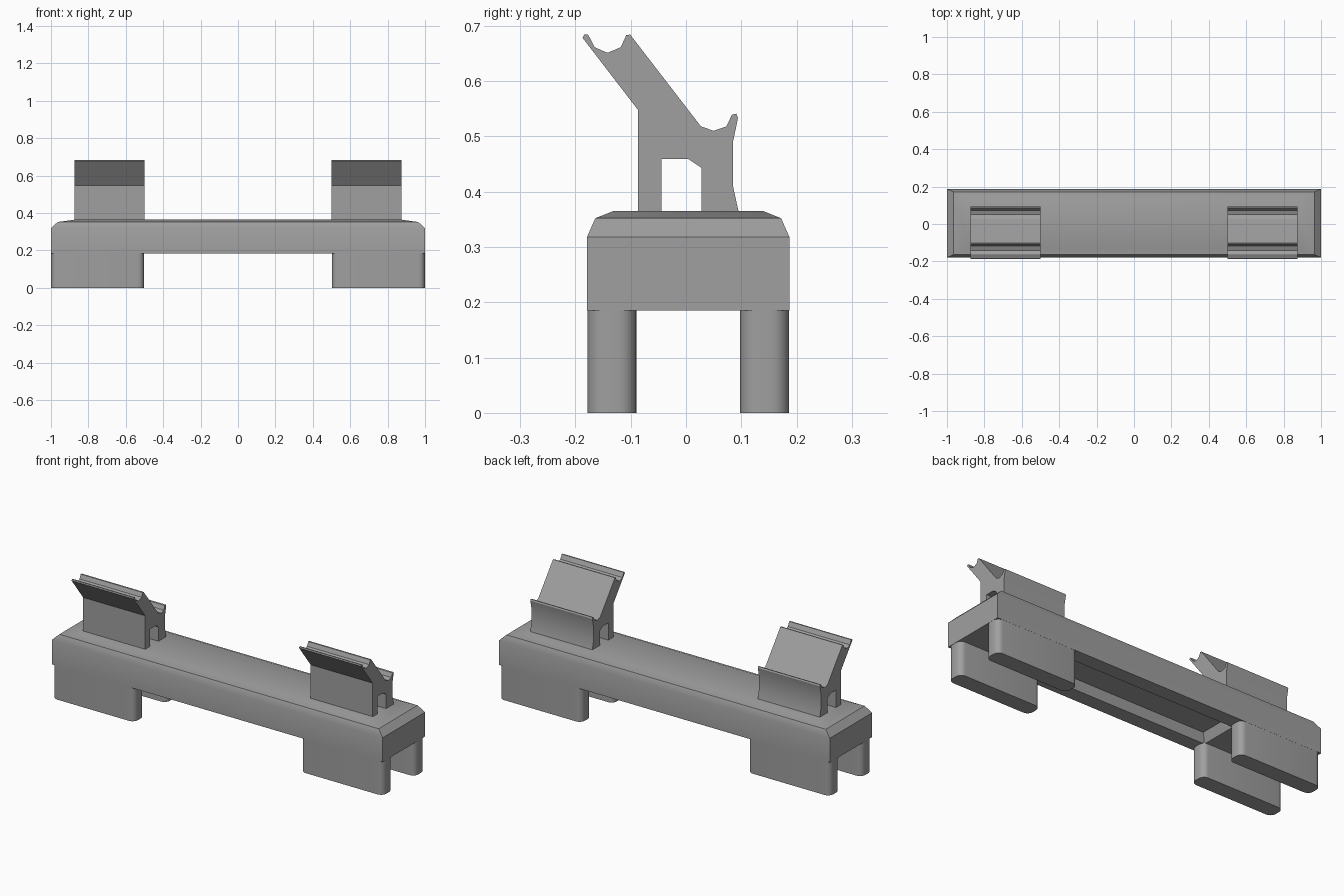
import bpy
import bmesh
import math

cube = bpy.data.objects.get("Cube")
if cube:
    bpy.data.objects.remove(cube, do_unlink=True)

grey = bpy.data.materials.new("plain grey")
grey.use_nodes = True
GREY = (0.35, 0.35, 0.35, 1)
grey.diffuse_color = GREY
grey.node_tree.nodes["Principled BSDF"].inputs["Base Color"].default_value = GREY

MID_Y = 0.004


def finish(name, bm):
    """Turn a bmesh into a smooth-shaded grey object with sharp edges kept."""
    bmesh.ops.recalc_face_normals(bm, faces=bm.faces)
    mesh = bpy.data.meshes.new(name)
    bm.to_mesh(mesh)
    bm.free()
    mesh.materials.append(grey)
    obj = bpy.data.objects.new(name, mesh)
    bpy.context.collection.objects.link(obj)
    bpy.ops.object.select_all(action='DESELECT')
    obj.select_set(True)
    bpy.context.view_layer.objects.active = obj
    bpy.ops.object.shade_smooth_by_angle(angle=math.radians(30))
    return obj


def extrude_outline(name, points, offset):
    """Closed solid from an outline of 3D points pushed along an offset."""
    bm = bmesh.new()
    face = bm.faces.new([bm.verts.new(p) for p in points])
    new = bmesh.ops.extrude_face_region(bm, geom=[face])["geom"]
    verts = [v for v in new if isinstance(v, bmesh.types.BMVert)]
    bmesh.ops.translate(bm, verts=verts, vec=offset)
    return finish(name, bm)


# Body: stacked rectangular rings, from the recess ceiling out and up to the lid
rings = [(0.50, 0.09, 0.235), (0.52, 0.104, 0.185), (1.0, 0.183, 0.185),
         (1.0, 0.183, 0.318), (0.965, 0.168, 0.352), (0.87, 0.135, 0.365)]
bm = bmesh.new()
loops = [[bm.verts.new((sx * hx, MID_Y + sy * hy, z))
          for sx, sy in ((-1, -1), (1, -1), (1, 1), (-1, 1))]
         for hx, hy, z in rings]
for low, high in zip(loops, loops[1:]):
    for i in range(4):
        j = (i + 1) % 4
        bm.faces.new((low[i], low[j], high[j], high[i]))
bm.faces.new(loops[0])
bm.faces.new(loops[-1])
finish("body", bm)


# Legs: long upright blocks with rounded vertical corners
def rounded_rectangle(cx, cy, hx, hy, radius, steps=6):
    points = []
    for corner, (sx, sy) in enumerate(((1, 1), (-1, 1), (-1, -1), (1, -1))):
        for k in range(steps + 1):
            a = math.pi / 2 * (corner + k / steps)
            points.append((cx + sx * (hx - radius) + radius * math.cos(a),
                           cy + sy * (hy - radius) + radius * math.sin(a), 0))
    return points


for side, sx in (("left", 1), ("right", -1)):
    for end, sy in (("front", -1), ("back", 1)):
        outline = rounded_rectangle(sx * 0.751, MID_Y + sy * 0.138,
                                    0.248, 0.0445, 0.032)
        extrude_outline(f"{end}_{side}_leg", outline, (0, 0, 0.195))

# Brackets: leaning cradle profile with an arched opening at the foot
profile = [(-0.087, 0.364), (-0.087, 0.548), (-0.187, 0.678), (-0.184, 0.684),
           (-0.177, 0.684), (-0.165, 0.661), (-0.142, 0.651), (-0.118, 0.661),
           (-0.108, 0.683), (-0.101, 0.684), (0.027, 0.518), (0.05, 0.51),
           (0.073, 0.518), (0.083, 0.539), (0.091, 0.541), (0.094, 0.533),
           (0.085, 0.49), (0.085, 0.41), (0.095, 0.364), (0.028, 0.364),
           (0.028, 0.443), (0.004, 0.459), (-0.044, 0.459), (-0.044, 0.364)]
for side, sx in (("left", 1), ("right", -1)):
    outline = [(sx * 0.5, y, z) for y, z in profile]
    extrude_outline(f"{side}_bracket", outline, (sx * 0.375, 0, 0))
